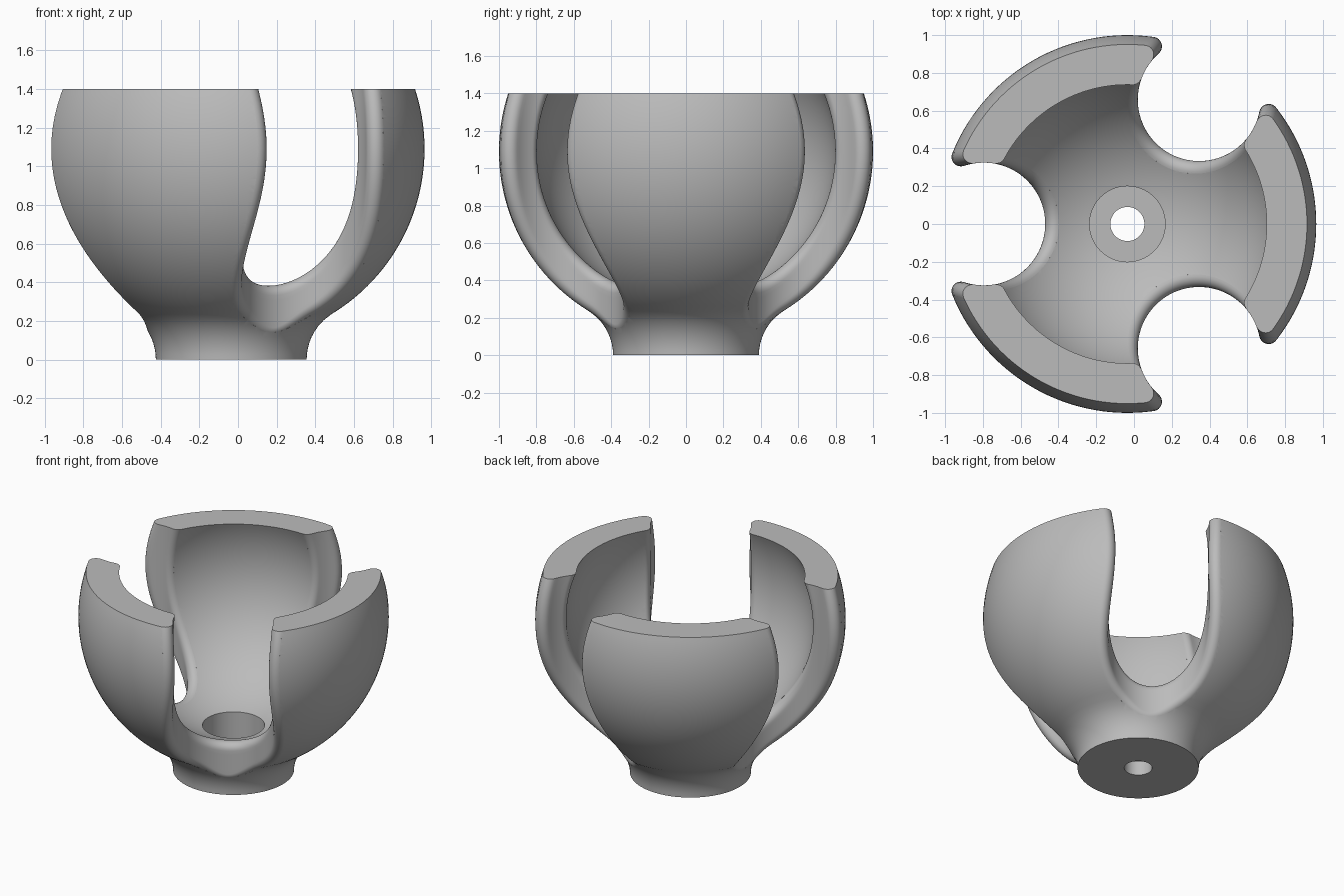
import bpy, bmesh, math
from mathutils import Vector, Matrix

cube = bpy.data.objects.get("Cube")
if cube:
    bpy.data.objects.remove(cube, do_unlink=True)

AXIS_X = -0.035            # axis of the turned cup
TOP, MID = 1.4, 1.09       # rim height, sphere centre height
R_OUT, R_IN = 1.0, 0.8     # outer and inner sphere
R_BASE, FLARE = 0.39, 0.279  # foot radius and its concave flare
R_BORE, R_HOLE, BORE_Z = 0.2, 0.09, 0.1
DIST, R_CUT, ROUND = 0.76, 0.325, 0.05   # notch position, radius, edge rounding
FLARE_X = R_BASE + FLARE
JOIN = MID / (R_OUT + FLARE)             # flare meets sphere at this slope


def make_object(name, bm):
    bmesh.ops.recalc_face_normals(bm, faces=bm.faces[:])
    mesh = bpy.data.meshes.new(name)
    bm.to_mesh(mesh)
    bm.free()
    ob = bpy.data.objects.new(name, mesh)
    bpy.context.collection.objects.link(ob)
    return ob


def outer(z, inset=0.0):
    """Radius and outward normal (r, z) of the outside, moved inward by inset."""
    if z < JOIN * (FLARE + inset):
        rad = FLARE + inset
        dx = math.sqrt(rad * rad - z * z)
        return FLARE_X - dx, (dx / rad, -z / rad)
    rad = R_OUT - inset
    r = math.sqrt(rad * rad - (z - MID) ** 2)
    return r, (r / rad, (z - MID) / rad)


def inner(z, inset=0.0):
    rad = R_IN + inset
    r = math.sqrt(rad * rad - (z - MID) ** 2)
    return r, (-r / rad, (MID - z) / rad)


def make_cup():
    """Turned body: foot, outer sphere, flat rim, hollow, stepped bore."""
    n = 48
    pts = [(R_HOLE, 0)]
    pts += [(outer(TOP * i / n)[0], TOP * i / n) for i in range(n + 1)]
    a0 = math.asin((TOP - MID) / R_IN)
    a1 = -math.acos(R_BORE / R_IN)
    for i in range(n + 1):
        a = a0 + (a1 - a0) * i / n
        pts.append((R_IN * math.cos(a), MID + R_IN * math.sin(a)))
    pts += [(R_BORE, BORE_Z), (R_HOLE, BORE_Z)]
    bm = bmesh.new()
    seg = 144
    rings = []
    for s in range(seg):
        a = 2 * math.pi * s / seg
        rings.append([bm.verts.new((r * math.cos(a), r * math.sin(a), z)) for r, z in pts])
    for s in range(seg):
        p, q = rings[s], rings[(s + 1) % seg]
        for i in range(len(pts)):
            j = (i + 1) % len(pts)
            bm.faces.new((p[i], q[i], q[j], p[j]))
    return make_object("cup_holder", bm)


def lip(side, z, sign, reach):
    """Rounded edge at height z: arc points from notch wall to surface, then a run-out."""
    big = R_CUT + ROUND
    r, (nr, nz) = side(z, ROUND)
    c = (DIST ** 2 + big ** 2 - r * r) / (2 * DIST * big)
    phi = sign * math.acos(max(-1, min(1, c)))
    ball = Vector((DIST - big * math.cos(phi), big * math.sin(phi), z))
    wall = Vector((math.cos(phi), -math.sin(phi), 0))
    e = Vector((ball.x, ball.y, 0)).normalized()
    normal = (e * nr + Vector((0, 0, nz))).normalized()
    arc = [ball + ROUND * wall.slerp(normal, k / 8) for k in range(9)]
    return phi, arc + [arc[-1] + normal * reach]


def make_cutter(angle):
    """Round upright notch with rolled edges inside and outside."""
    bm = bmesh.new()
    n, high = 44, TOP + 0.15
    near = DIST - R_CUT - ROUND
    z_out = math.sqrt((FLARE + ROUND) ** 2 - (FLARE_X - near) ** 2)
    z_in = MID - math.sqrt((R_IN + ROUND) ** 2 - near ** 2)
    rows = []
    for i in range(-n, n + 1):
        t, sign = (i / n) ** 2, (1 if i >= 0 else -1)
        zo, zi = z_out + (high - z_out) * t, z_in + (high - z_in) * t
        po, out_arc = lip(outer, zo, sign, 0.1)
        pi, in_arc = lip(inner, zi, sign, 0.06)
        wall = []
        for k in range(1, 6):
            f = k / 6
            p = po + (pi - po) * f
            wall.append(Vector((DIST - R_CUT * math.cos(p), R_CUT * math.sin(p),
                                zo + (zi - zo) * f)))
        rows.append([bm.verts.new(v) for v in out_arc[::-1] + wall + in_arc])
    far = bm.verts.new((1.5, 0, 0.9))
    core = bm.verts.new((0.2, 0, 1.0))
    for a, b in zip(rows, rows[1:]):
        for k in range(len(a) - 1):
            bm.faces.new((a[k], a[k + 1], b[k + 1], b[k]))
        bm.faces.new((a[0], b[0], far))
        bm.faces.new((a[-1], core, b[-1]))
    # close the open top
    a, b = rows[0], rows[-1]
    bm.faces.new((a[0], far, b[0]))
    bm.faces.new((a[-1], b[-1], core))
    for k in range(len(a) - 1):
        bm.faces.new((a[k], b[k], b[k + 1], a[k + 1]))
    bm.transform(Matrix.Rotation(angle, 4, 'Z'))
    ob = make_object("notch_cutter", bm)
    ob.hide_render = True
    return ob


# Material
grey = bpy.data.materials.new("plain_grey")
grey.use_nodes = True
colour = (0.5, 0.5, 0.5, 1)
grey.diffuse_color = colour
grey.node_tree.nodes["Principled BSDF"].inputs["Base Color"].default_value = colour

# Cup with three notches
cup = make_cup()
cup.data.materials.append(grey)
bpy.ops.object.select_all(action='DESELECT')
bpy.context.view_layer.objects.active = cup
cup.select_set(True)
for deg in (60, 180, 300):
    cutter = make_cutter(math.radians(deg))
    mod = cup.modifiers.new("notch", 'BOOLEAN')
    mod.operation = 'DIFFERENCE'
    mod.solver = 'EXACT'
    mod.object = cutter
    bpy.ops.object.modifier_apply(modifier=mod.name)
    bpy.data.objects.remove(cutter, do_unlink=True)
cup.location.x = AXIS_X
bpy.ops.object.shade_smooth_by_angle(angle=math.radians(35))
